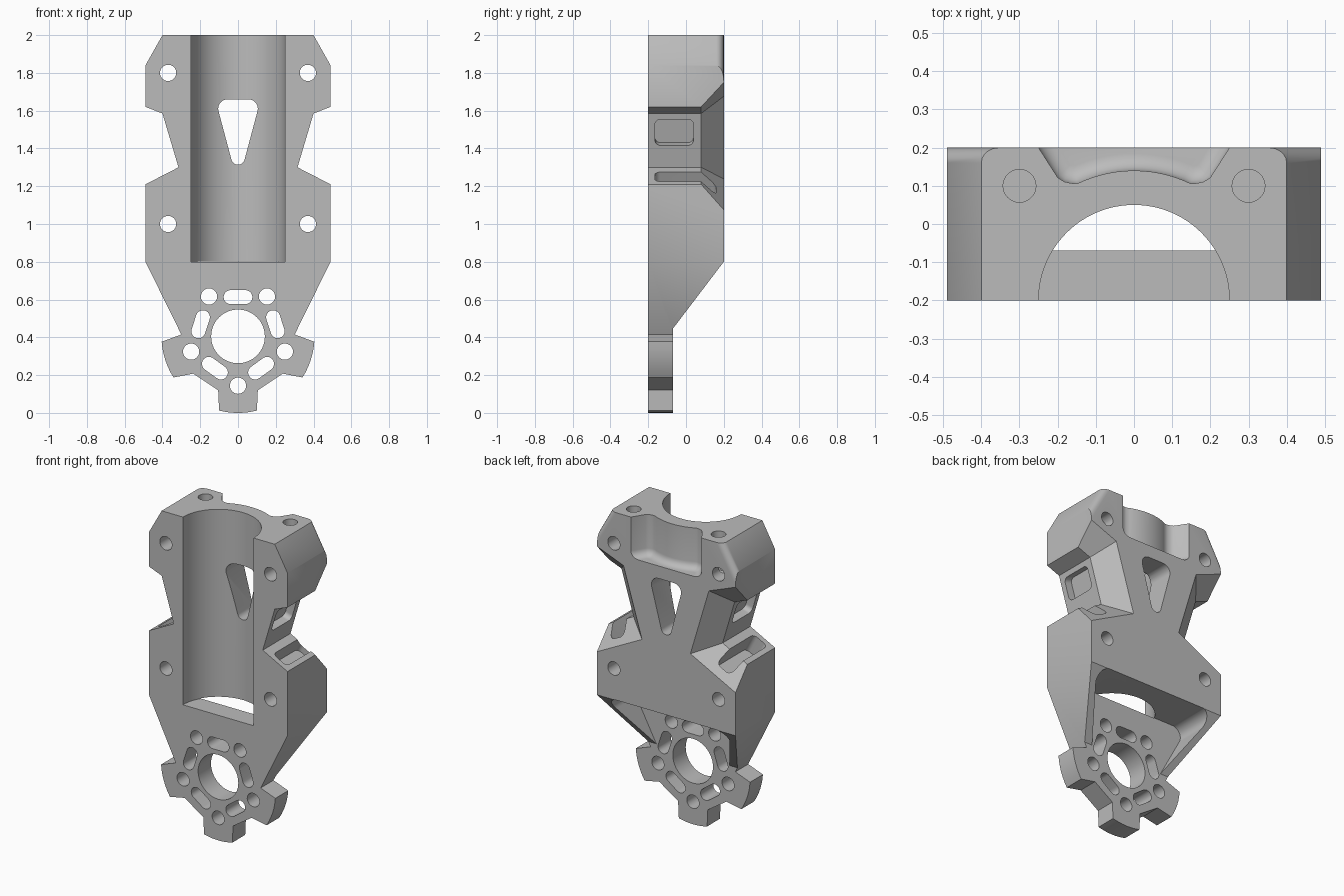
import bpy
import bmesh
from math import sin, cos, pi, radians
from mathutils import Matrix, Vector
from mathutils.geometry import convex_hull_2d

cube = bpy.data.objects.get("Cube")
if cube:
    bpy.data.objects.remove(cube)

# Frames map a flat profile (u, v) plus extrusion distance t into space
X, Y, Z = Vector((1, 0, 0)), Vector((0, 1, 0)), Vector((0, 0, 1))


def frame(u, v, w, origin=(0, 0, 0)):
    m = Matrix((u, v, w)).transposed().to_4x4()
    m.translation = Vector(origin)
    return m


ALONG_Y = frame(X, Z, Y)
ALONG_Z = frame(X, Y, Z)
ALONG_X = frame(Y, Z, X)
MIRROR = Matrix.Scale(-1, 4, X)


def loft(name, layers, m, bevel_rule=None, size=0.04):
    """Solid from stacked profiles: layers is a list of (t, points)."""
    bm = bmesh.new()
    rings = [[bm.verts.new(m @ Vector((u, v, t))) for u, v in pts] for t, pts in layers]
    n = len(rings[0])
    bm.faces.new(rings[0])
    bm.faces.new(rings[-1])
    for a, b in zip(rings, rings[1:]):
        for i in range(n):
            j = (i + 1) % n
            bm.faces.new((a[i], a[j], b[j], b[i]))
    bmesh.ops.recalc_face_normals(bm, faces=bm.faces)
    if bevel_rule:
        edges = [e for e in bm.edges if bevel_rule(*[v.co for v in e.verts])]
        bmesh.ops.bevel(bm, geom=edges, offset=size, segments=5, profile=0.5,
                        affect='EDGES', clamp_overlap=True)
        bmesh.ops.recalc_face_normals(bm, faces=bm.faces)
    mesh = bpy.data.meshes.new(name)
    bm.to_mesh(mesh)
    bm.free()
    obj = bpy.data.objects.new(name, mesh)
    bpy.context.scene.collection.objects.link(obj)
    return obj


def arc(cx, cy, r, a0, a1, n):
    angles = [radians(a0 + (a1 - a0) * i / n) for i in range(n + 1)]
    return [(cx + r * cos(a), cy + r * sin(a)) for a in angles]


def hull(*circles, n=32):
    """Outline wrapped around circles given as (u, v, radius)."""
    pts = [p for u, v, r in circles for p in arc(u, v, r, 0, 360, n)[:-1]]
    return [pts[i] for i in convex_hull_2d(pts)]


def rounded_box(hu, hv, r):
    return hull(*[(su * (hu - r), sv * (hv - r), r) for su in (-1, 1) for sv in (-1, 1)])


# Bracket body: half outline with star lobes, mirrored
HUB = 0.405
half = [(0.40, 2.0), (0.49, 1.84), (0.49, 0.80), (0.30, 0.415)]
half += arc(0, HUB, 0.405, -4, -32.5, 6)
half += [(0.237, 0.208), (0.105, 0.12)]
half += arc(0, HUB, 0.405, -75.7, -90, 4)
outline = half + [(-u, v) for u, v in reversed(half[:-1])]


def shoulder_edge(a, b):
    return min(a.y, b.y) > 0.19 and min(a.z, b.z) > 1.8 and 0.05 < abs(a.z - b.z)


body = loft("motor_bracket", [(-0.2, outline), (0.2, outline)], ALONG_Y, shoulder_edge)
bpy.context.view_layer.objects.active = body
body.select_set(True)


def cut(layers, m, bevel_rule=None, size=0.04):
    tool = loft("cutter", layers, m, bevel_rule, size)
    tool.hide_render = True
    mod = body.modifiers.new("cut", 'BOOLEAN')
    mod.operation = 'DIFFERENCE'
    mod.solver = 'EXACT'
    mod.object = tool
    bpy.ops.object.modifier_apply(modifier=mod.name)
    bpy.data.objects.remove(tool)


def prism_cut(pts, m, t0, t1, **kw):
    cut([(t0, pts), (t1, pts)], m, **kw)


# Sloped underside down to the thin motor plate
prism_cut([(-0.07, 0.445), (0.3, 0.9315), (0.3, -0.1), (-0.07, -0.1)], ALONG_X, -1, 1)

# Hollow between the two side webs
prism_cut(hull((-0.35, 0.742, 0.06), (0.35, 0.742, 0.06), (-0.17, 0.3, 0.01), (0.17, 0.3, 0.01)),
          ALONG_Y, -0.07, 0.4)

# Half-round tube channel
prism_cut(hull((0, -0.2, 0.25), n=96), ALONG_Z, 0.8, 2.1)

# Waist notches, flared toward the back
notch = [(0.7, 1.702), (0.40, 1.585), (0.315, 1.30), (0.7, 1.102)]
flare = [(0.7, 1.831), (0.302, 1.676), (0.171, 1.239), (0.7, 0.967)]
wide = [(2 * f[0] - p[0], 2 * f[1] - p[1]) for p, f in zip(notch, flare)]
along = Vector((0.286, 0, 0.958)).normalized()
out = Vector((along.z, 0, -along.x))
slope = Vector((0.889, 0, -0.457)).normalized()
up = Vector((-slope.z, 0, slope.x))
for side in (Matrix.Identity(4), MIRROR):
    cut([(-0.3, notch), (0.08, notch), (0.32, wide)], side @ ALONG_Y)
    # Strap pockets in the waist wall and in the shoulder below it
    prism_cut(rounded_box(0.102, 0.072, 0.03),
              side @ frame(Y, along, out, (0.37, -0.0625, 1.485)), -0.05, 0.08)
    prism_cut(rounded_box(0.1625, 0.054, 0.03),
              side @ frame(Y, slope, up, (0.412, -0.0025, 1.25)), -0.12, 0.06)
    # Mounting holes
    for z in (1.0, 1.8):
        prism_cut(hull((0.37, z, 0.043)), side @ ALONG_Y, -0.3, 0.3)
    prism_cut(hull((0.30, 0.10, 0.043)), side @ ALONG_Z, 1.75, 2.1)

# Filleted recess at the top of the back
recess = [(0.27, 0.233), (0.25, 0.2), (0.2, 0.122), (0.183, 0.111), (0.165, 0.107)]
recess += arc(0, -0.2, 0.34, 64, 116, 14) + [(-u, v) for u, v in reversed(recess)]
prism_cut(recess, ALONG_Z, 1.74, 2.1,
          bevel_rule=lambda a, b: max(a.z, b.z) < 1.75 and min(a.y, b.y) < 0.22, size=0.045)

# Teardrop window
prism_cut(hull((-0.055, 1.61, 0.05), (0.055, 1.61, 0.05), (0, 1.35, 0.036)), ALONG_Y, -0.3, 0.3)

# Motor plate: centre bore, bolt holes and slots
prism_cut(hull((0, HUB, 0.142), n=64), ALONG_Y, -0.3, 0.0)
for k in range(5):
    spin = Matrix.Translation((0, 0, HUB)) @ Matrix.Rotation(k * 2 * pi / 5, 4, 'Y')
    prism_cut(hull((0, -0.261, 0.043)), spin @ ALONG_Y, -0.3, 0.0)
    prism_cut(hull((-0.039, 0.208, 0.037), (0.039, 0.208, 0.037)), spin @ ALONG_Y, -0.3, 0.0)

# Colour and shading
grey = bpy.data.materials.new("light_grey")
grey.use_nodes = True
grey.diffuse_color = (0.5, 0.5, 0.5, 1)
grey.node_tree.nodes["Principled BSDF"].inputs["Base Color"].default_value = (0.5, 0.5, 0.5, 1)
body.data.materials.clear()
body.data.materials.append(grey)
bpy.ops.object.shade_smooth_by_angle(angle=radians(30))
